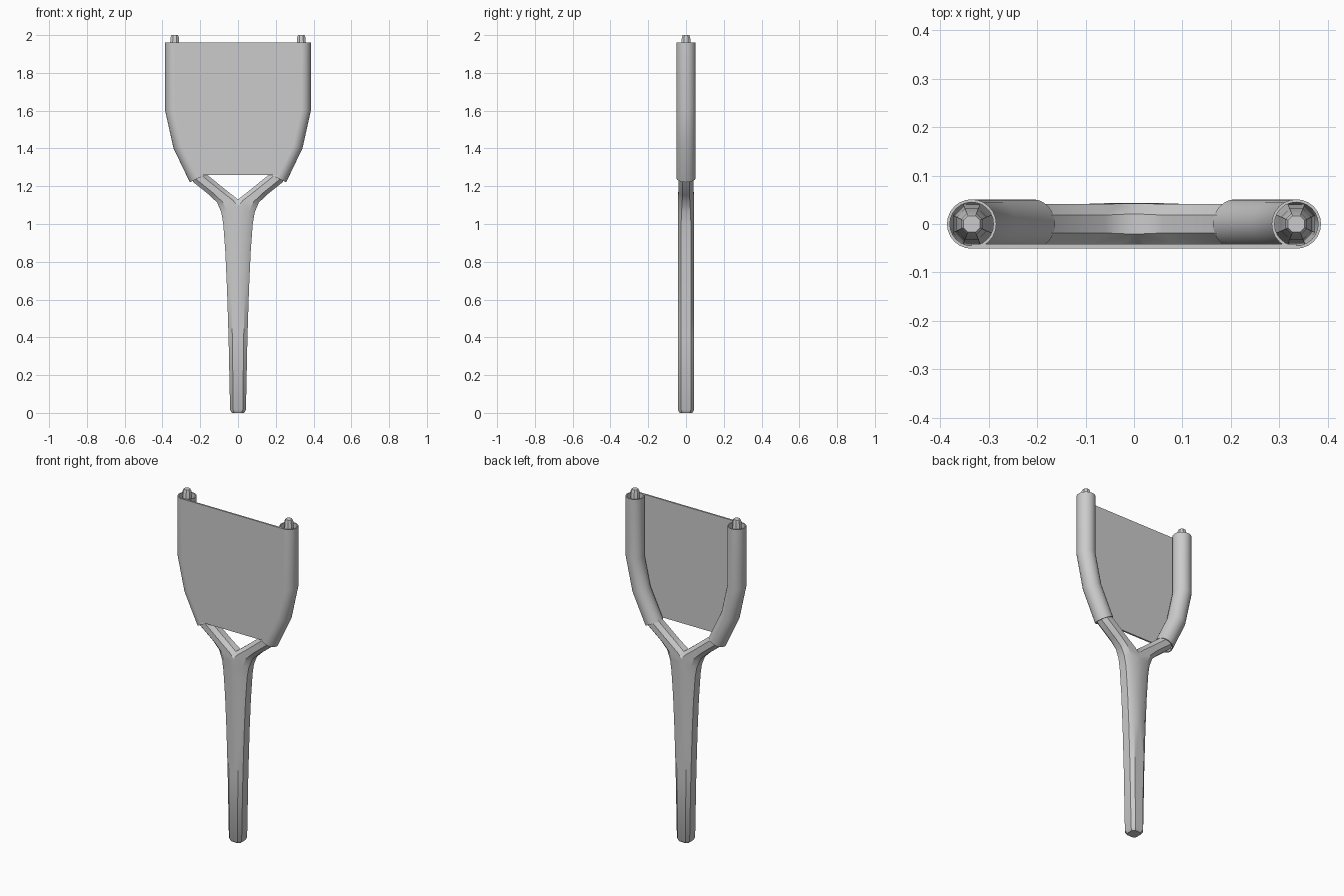
import bpy, bmesh, math
from mathutils import Vector

if "Cube" in bpy.data.objects:
    bpy.data.objects.remove(bpy.data.objects["Cube"])


def make_object(name, bm, angle=35):
    bmesh.ops.recalc_face_normals(bm, faces=bm.faces)
    me = bpy.data.meshes.new(name)
    bm.to_mesh(me)
    bm.free()
    ob = bpy.data.objects.new(name, me)
    bpy.context.collection.objects.link(ob)
    bpy.ops.object.select_all(action='DESELECT')
    ob.select_set(True)
    bpy.context.view_layer.objects.active = ob
    bpy.ops.object.shade_smooth_by_angle(angle=math.radians(angle))
    return ob


def bridge(bm, a, b):
    n = len(a)
    for i in range(n):
        bm.faces.new((a[i], a[(i + 1) % n], b[(i + 1) % n], b[i]))


# Forked handle: octagonal loft, each section = inner edge, outer edge (x, z),
# half depth and flat-face ratio; half is kept and mirrored
stem = [((-w, z), (w, z), d, 0.6) for w, z, d in (
    (.032, 0, .033), (.042, .016, .043), (.05, .4, .043),
    (.058, .65, .043), (.067, .85, .043), (.078, 1.0, .043))]
fork = [((-.045, 1.085), (.088, 1.06), .043, .55),
        ((0, 1.13), (.11, 1.113), .042, .5),
        ((.06, 1.177), (.15, 1.152), .041, .45),
        ((.165, 1.262), (.237, 1.222), .041, .45),
        ((.255, 1.433), (.332, 1.40), .041, .45),
        ((.296, 1.605), (.374, 1.597), .040, .45),
        ((.304, 1.85), (.366, 1.85), .032, .45),
        ((.313, 1.988), (.357, 1.988), .022, .45),
        ((.318, 2.0), (.352, 2.0), .017, .45)]
bm = bmesh.new()
rings = []
for a, b, d, k in stem + fork:
    a, b = Vector((a[0], 0, a[1])), Vector((b[0], 0, b[1]))
    mid, half = (a + b) / 2, (b - a) / 2
    shape = [(1, -k), (1, k), (k, 1), (-k, 1), (-1, k), (-1, -k), (-k, -1), (k, -1)]
    rings.append([bm.verts.new(mid + half * u + Vector((0, d * v, 0))) for u, v in shape])
for a, b in zip(rings, rings[1:]):
    bridge(bm, a, b)
bm.faces.new(rings[0])
bm.faces.new(rings[-1])
handle = make_object("forked_handle", bm)
m = handle.modifiers.new("mirror", 'MIRROR')
m.use_bisect_axis[0] = True
m.use_clip = True

# Sleeves: thin open tubes round the prongs
path = [Vector(p) for p in ((.209, 0, 1.243), (.293, 0, 1.417), (.335, 0, 1.605), (.335, 0, 1.96))]
R, WALL, N = .051, .006, 24
bm = bmesh.new()
outer, inner = [], []
for i, p in enumerate(path):
    t = (path[min(i + 1, 3)] - path[max(i - 1, 0)]).normalized()
    side = Vector((t.z, 0, -t.x))
    for r, store in ((R, outer), (R - WALL, inner)):
        store.append([bm.verts.new(p + side * r * math.cos(2 * math.pi * j / N)
                                   + Vector((0, r * math.sin(2 * math.pi * j / N), 0)))
                      for j in range(N)])
for i in range(3):
    bridge(bm, outer[i], outer[i + 1])
    bridge(bm, inner[i], inner[i + 1])
for i in (0, 3):
    bridge(bm, outer[i], inner[i])
sleeve = make_object("sleeve", bm)
sleeve.modifiers.new("mirror", 'MIRROR')

# Front sheet stretched between the sleeves
edge = [(.217, 1.26)] + [(p.x, p.z) for p in path[1:]]
outline = edge + [(-x, z) for x, z in reversed(edge)]
bm = bmesh.new()
face = bm.faces.new([bm.verts.new((x, -.051, z)) for x, z in outline])
ext = bmesh.ops.extrude_face_region(bm, geom=[face], use_keep_orig=True)
bmesh.ops.translate(bm, vec=(0, .01, 0),
                    verts=[v for v in ext['geom'] if isinstance(v, bmesh.types.BMVert)])
make_object("front_sheet", bm)
